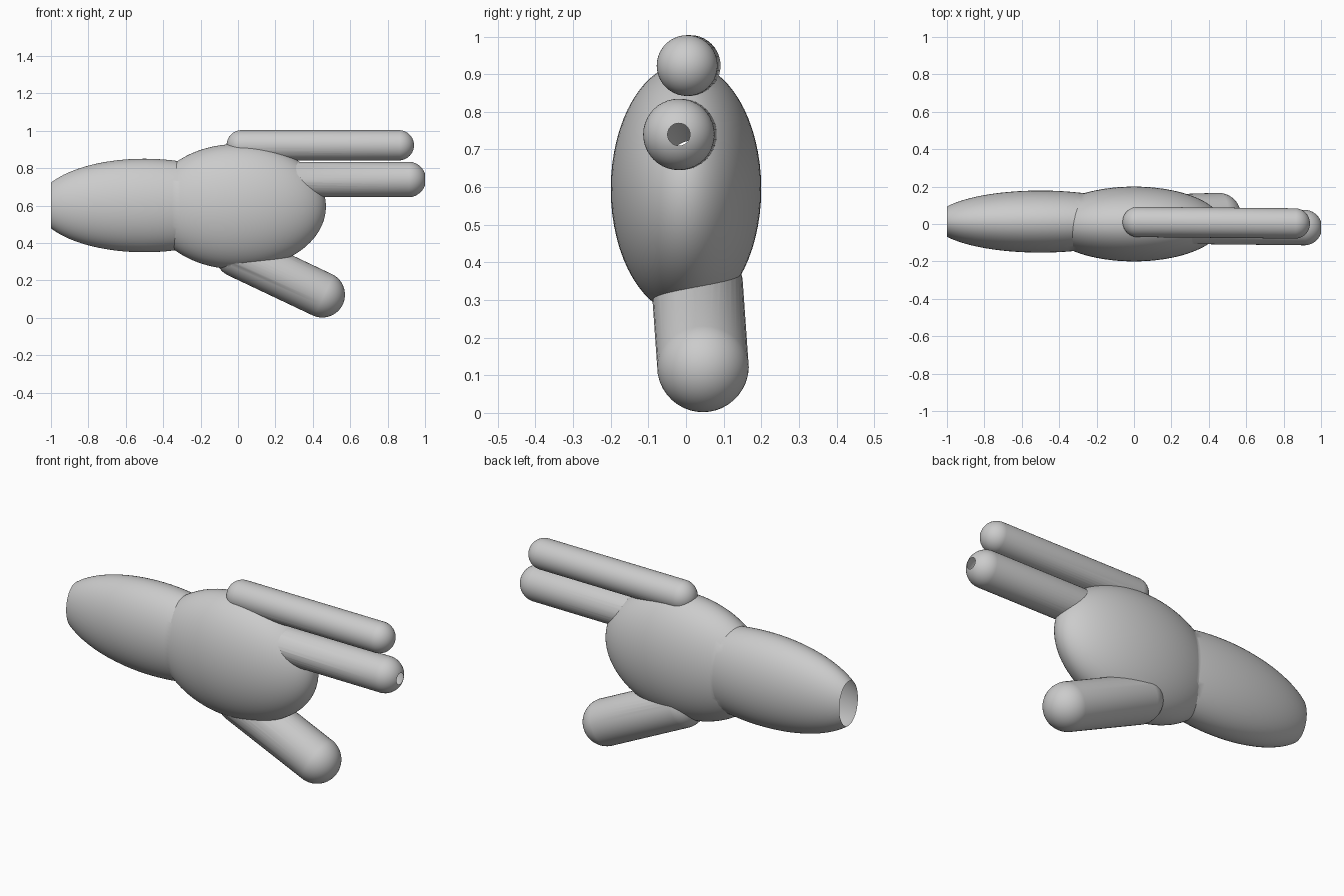
import bpy, bmesh
from mathutils import Matrix, Vector

if "Cube" in bpy.data.objects:
    bpy.data.objects.remove(bpy.data.objects["Cube"])


def make_object(name, bm):
    mesh = bpy.data.meshes.new(name)
    bm.to_mesh(mesh)
    bm.free()
    obj = bpy.data.objects.new(name, mesh)
    bpy.context.collection.objects.link(obj)
    return obj


def ellipsoid(name, center, radii):
    # poles lie along x so the rings follow the arm
    bm = bmesh.new()
    bmesh.ops.create_uvsphere(bm, u_segments=64, v_segments=48, radius=1)
    m = (Matrix.Translation(center) @ Matrix.Diagonal((*radii, 1))
         @ Matrix.Rotation(1.5707963, 4, 'Y'))
    bmesh.ops.transform(bm, matrix=m, verts=bm.verts)
    return make_object(name, bm)


def capsule(name, start, end, radius):
    # sphere with an odd ring count, pulled apart at the middle band
    start, end = Vector(start), Vector(end)
    axis = end - start
    bm = bmesh.new()
    bmesh.ops.create_uvsphere(bm, u_segments=40, v_segments=25, radius=radius)
    for v in bm.verts:
        if v.co.z > 0:
            v.co.z += axis.length
    m = Matrix.Translation(start) @ axis.to_track_quat('Z', 'Y').to_matrix().to_4x4()
    bmesh.ops.transform(bm, matrix=m, verts=bm.verts)
    return make_object(name, bm)


# palm is the base, the other parts are fused into it
hand = ellipsoid("hand", (0, 0, 0.595), (0.47, 0.2, 0.335))
parts = [
    ellipsoid("forearm", (-0.5, 0.013, 0.601), (0.573, 0.166, 0.25)),
    capsule("upper_finger", (0.02, 0.011, 0.923), (0.86, 0.003, 0.923), 0.081),
    capsule("lower_finger", (0.1, -0.01, 0.74), (0.91, -0.019, 0.74), 0.095),
    capsule("thumb", (0.0, 0.03, 0.337), (0.45, 0.045, 0.124), 0.122),
]

bpy.context.view_layer.objects.active = hand
for part in parts:
    mod = hand.modifiers.new(part.name, 'BOOLEAN')
    mod.operation = 'UNION'
    mod.solver = 'EXACT'
    mod.object = part
    bpy.ops.object.modifier_apply(modifier=mod.name)
    bpy.data.objects.remove(part)

# open ends: wrist and tip of the lower finger are trimmed and left hollow
bm = bmesh.new()
bm.from_mesh(hand.data)
for side in (-1, 1):
    bmesh.ops.bisect_plane(bm, geom=bm.verts[:] + bm.edges[:] + bm.faces[:],
                           plane_co=(side, 0, 0), plane_no=(side, 0, 0),
                           clear_outer=True)
bm.to_mesh(hand.data)
bm.free()

hand.select_set(True)
bpy.ops.object.shade_smooth_by_angle(angle=0.52)
